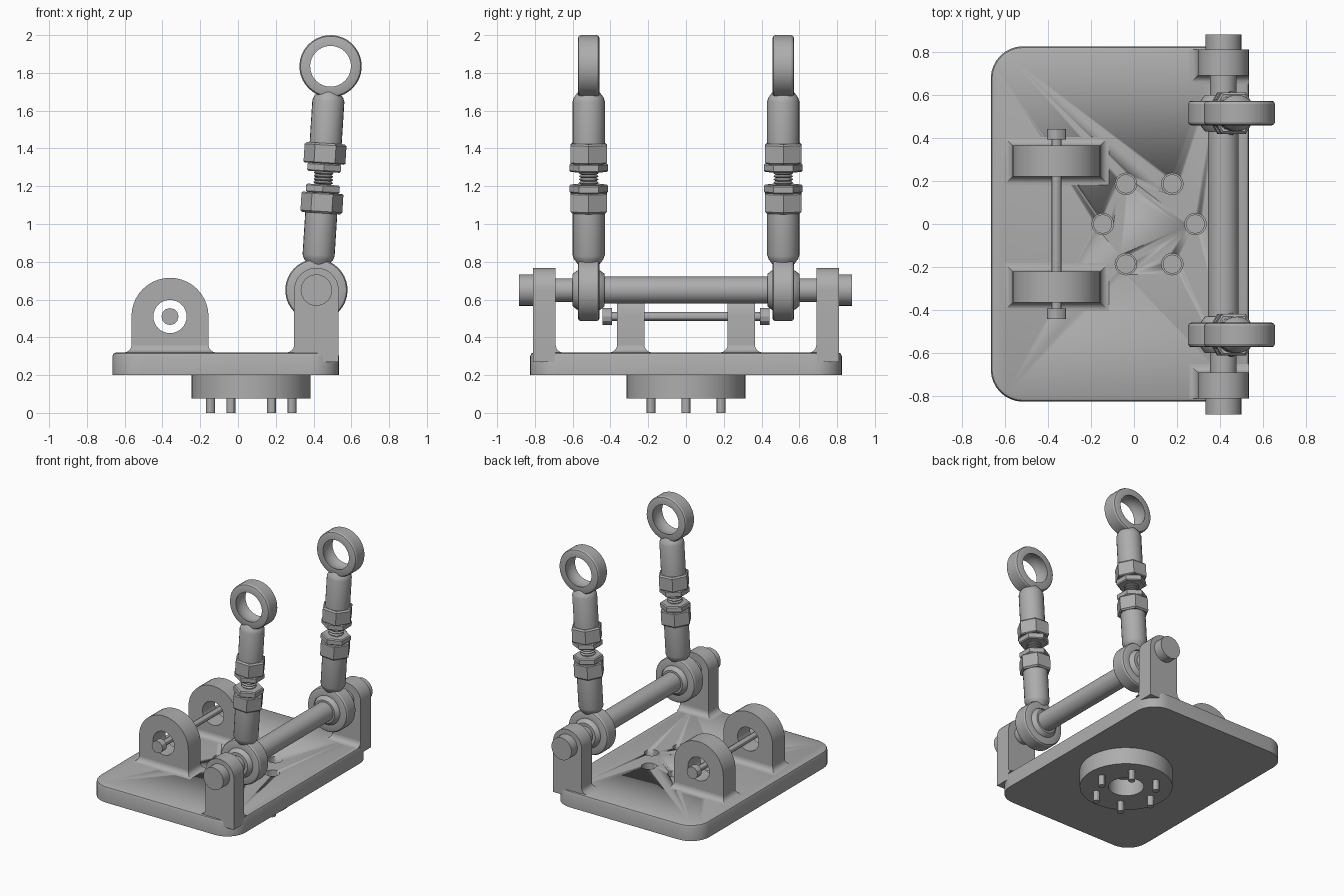
import bpy, bmesh
from math import sin, cos, pi, atan2, hypot
from mathutils import Matrix, Vector

if "Cube" in bpy.data.objects:
    bpy.data.objects.remove(bpy.data.objects["Cube"])

steel = bpy.data.materials.new("satin grey metal")
GREY = (0.42, 0.42, 0.42, 1)
steel.diffuse_color = GREY
steel.use_nodes = True
steel.node_tree.nodes["Principled BSDF"].inputs["Base Color"].default_value = GREY


def loft(name, rings, looped=False, matrix=Matrix()):
    """Skin equal-length rings of points; cap the ends unless looped."""
    bm = bmesh.new()
    vr = [[bm.verts.new(matrix @ Vector(p)) for p in ring] for ring in rings]
    n = len(vr[0])
    pairs = list(zip(vr, vr[1:])) + ([(vr[-1], vr[0])] if looped else [])
    for a, b in pairs:
        for i in range(n):
            j = (i + 1) % n
            bm.faces.new((a[i], a[j], b[j], b[i]))
    if not looped:
        bm.faces.new(vr[0])
        bm.faces.new(vr[-1])
    bmesh.ops.recalc_face_normals(bm, faces=bm.faces)
    mesh = bpy.data.meshes.new(name)
    bm.to_mesh(mesh)
    bm.free()
    mesh.materials.append(steel)
    ob = bpy.data.objects.new(name, mesh)
    bpy.context.collection.objects.link(ob)
    bpy.ops.object.select_all(action='DESELECT')
    ob.select_set(True)
    bpy.context.view_layer.objects.active = ob
    bpy.ops.object.shade_smooth_by_angle(angle=pi / 6)
    return ob


def lathe(name, profile, matrix=Matrix(), segs=32, looped=False, turn=0):
    """Spin (radius, height) points around the local z axis."""
    rings = [[(r * cos(turn + 2 * pi * i / segs), r * sin(turn + 2 * pi * i / segs), h)
              for i in range(segs)] for r, h in profile]
    return loft(name, rings, looped, matrix)


def along_y(x, z, y=0):
    return Matrix.Translation((x, y, z)) @ Matrix.Rotation(-pi / 2, 4, 'X')


def cut(ob, cutter):
    mod = ob.modifiers.new("hole", 'BOOLEAN')
    mod.operation = 'DIFFERENCE'
    mod.object = cutter
    mod.solver = 'EXACT'
    bpy.context.view_layer.objects.active = ob
    bpy.ops.object.modifier_apply(modifier=mod.name)
    bpy.data.objects.remove(cutter)


def rounded_rect(x0, x1, y0, y1, r, z, steps=8):
    pts = []
    centres = [(x1 - r, y1 - r), (x0 + r, y1 - r), (x0 + r, y0 + r), (x1 - r, y0 + r)]
    for q, (cx, cy) in enumerate(centres):
        for i in range(steps + 1):
            a = pi / 2 * (q + i / steps)
            pts.append((cx + r * cos(a), cy + r * sin(a), z))
    return pts


def arch(name, x, half, zc, z0, y0, y1):
    """Upright lug with a round top."""
    prof = [(x + half, z0)]
    prof += [(x + half * cos(pi * i / 20), zc + half * sin(pi * i / 20)) for i in range(21)]
    prof += [(x - half, z0)]
    return loft(name, [[(px, y, pz) for px, pz in prof] for y in (y0, y1)])


def fillet(name, x0, x1, y0, y1, z, r, grow=(1, 1, 1, 1)):
    """Concave skirt where a lug meets the plate; grow picks the flared sides."""
    rings = []
    for i in range(7):
        a = pi / 2 * i / 6
        d, h = r * (1 - sin(a)), z + r * (1 - cos(a))
        l, rt, f, b = (d * g for g in grow)
        rings.append([(x0 - l, y0 - f, h), (x1 + rt, y0 - f, h),
                      (x1 + rt, y1 + b, h), (x0 - l, y1 + b, h)])
    return loft(name, rings)


# Base plate with softened top edge
TOP = 0.32
layers = [(0, 0.2), (0, TOP - 0.02), (0.006, TOP - 0.006), (0.02, TOP)]
plate = loft("base_plate", [rounded_rect(-0.665 + d, 0.535 - d, -0.825 + d, 0.825 - d,
                                         0.15 - d, z) for d, z in layers])

# Round mounting boss under the plate, with its ring of bolts
BX = 0.07
lathe("mounting_boss", [(0.12, 0.075), (0.315, 0.075), (0.315, 0.2), (0.12, 0.2)],
      Matrix.Translation((BX, 0, 0)), 48, True)
for i in range(6):
    at = Matrix.Translation((BX + 0.215 * cos(pi * i / 3), 0.215 * sin(pi * i / 3), 0))
    cut(plate, lathe("bolt_hole_cutter", [(0.05, 0.25), (0.05, 0.4)], at, 24))
    lathe("mounting_bolt", [(0.024, 0), (0.024, 0.1)], at, 12)
    lathe("mounting_bolt_head", [(0.044, 0.24), (0.044, 0.27)], at, 24)

# Pivot axis and the tilted link frame
PX, PZ = 0.415, 0.65
EX, EZ = 0.49, 1.835
LENGTH = hypot(EX - PX, EZ - PZ)
TILT = Matrix.Rotation(atan2(EX - PX, EZ - PZ), 4, 'Y')


def link_end(side, m, label):
    """Half of an adjustable link: eye, neck, shank, hex and lock nut."""
    eye = [(0.108, -0.057), (0.118, -0.03), (0.122, 0), (0.118, 0.03), (0.108, 0.057),
           (0.15, 0.057), (0.159, 0.053), (0.165, 0.043),
           (0.165, -0.043), (0.159, -0.053), (0.15, -0.057)]
    lathe(label + "_eye_" + side, eye, m @ Matrix.Rotation(-pi / 2, 4, 'X'), 36, True)
    lathe(label + "_shank_" + side, [(0.056, 0.135), (0.078, 0.165), (0.085, 0.185), (0.085, 0.42)],
          m, 24)
    lathe(label + "_hex_" + side, [(0.1, 0.408), (0.111, 0.418), (0.111, 0.51), (0.104, 0.516)],
          m, 6)
    lathe(label + "_lock_nut_" + side, [(0.095, 0.515), (0.103, 0.522), (0.103, 0.553), (0.095, 0.56)],
          m, 6, turn=pi / 6)


for s, side in ((1, "back"), (-1, "front")):
    y = 0.515 * s
    # Adjustable links, the upper end mirrored from the lower
    low = Matrix.Translation((PX, y, PZ)) @ TILT
    high = low @ Matrix.Translation((0, 0, LENGTH)) @ Matrix.Rotation(pi, 4, 'Y')
    link_end(side, low, "lower")
    link_end(side, high, "upper")
    thread = []
    for i in range(6):
        h = 0.545 + 0.017 * i
        thread += [(0.041, h), (0.051, h + 0.006), (0.051, h + 0.009)]
    lathe("threaded_stud_" + side, thread, low, 20)
    # Swivel ball in the lower eye
    ball = [(0.12 * cos(a), 0.12 * sin(a)) for a in (pi * k / 24 for k in range(-6, 7))]
    lathe("swivel_ball_" + side, ball, along_y(PX, PZ, y), 32)

    # Shaft brackets at the plate edge
    y0, y1 = sorted((0.69 * s, 0.81 * s))
    arch("shaft_bracket_" + side, PX, 0.118, PZ, 0.27, y0, y1)
    flare = (1, 0, 0, 1) if s < 0 else (1, 0, 1, 0)
    fillet("bracket_fillet_" + side, PX - 0.118, PX + 0.118, y0, y1, TOP, 0.04, flare)
    # Shaft end caps
    lathe("shaft_cap_" + side, [(0.083, -0.04), (0.083, 0.035)], along_y(PX, PZ, 0.845 * s))

    # Lugs with a wide bore
    y0, y1 = sorted((0.22 * s, 0.365 * s))
    lug = arch("lug_" + side, -0.36, 0.204, 0.511, 0.3, y0, y1)
    cut(lug, lathe("lug_bore_cutter", [(0.088, -0.6), (0.088, 0.6)], along_y(-0.36, 0.51)))
    fillet("lug_fillet_" + side, -0.564, -0.156, y0, y1, TOP, 0.04)
    lathe("cross_pin_head_" + side, [(0.045, -0.025), (0.045, 0.025)],
          along_y(-0.36, 0.51, 0.417 * s), 12)

# Main pivot shaft with stepped ends
lathe("pivot_shaft", [(0.062, -0.75), (0.062, -0.44), (0.071, -0.44),
                      (0.071, 0.44), (0.062, 0.44), (0.062, 0.75)], along_y(PX, PZ))
# Thin cross pin between the lugs
lathe("cross_pin", [(0.023, -0.41), (0.023, 0.41)], along_y(-0.36, 0.51), 12)
